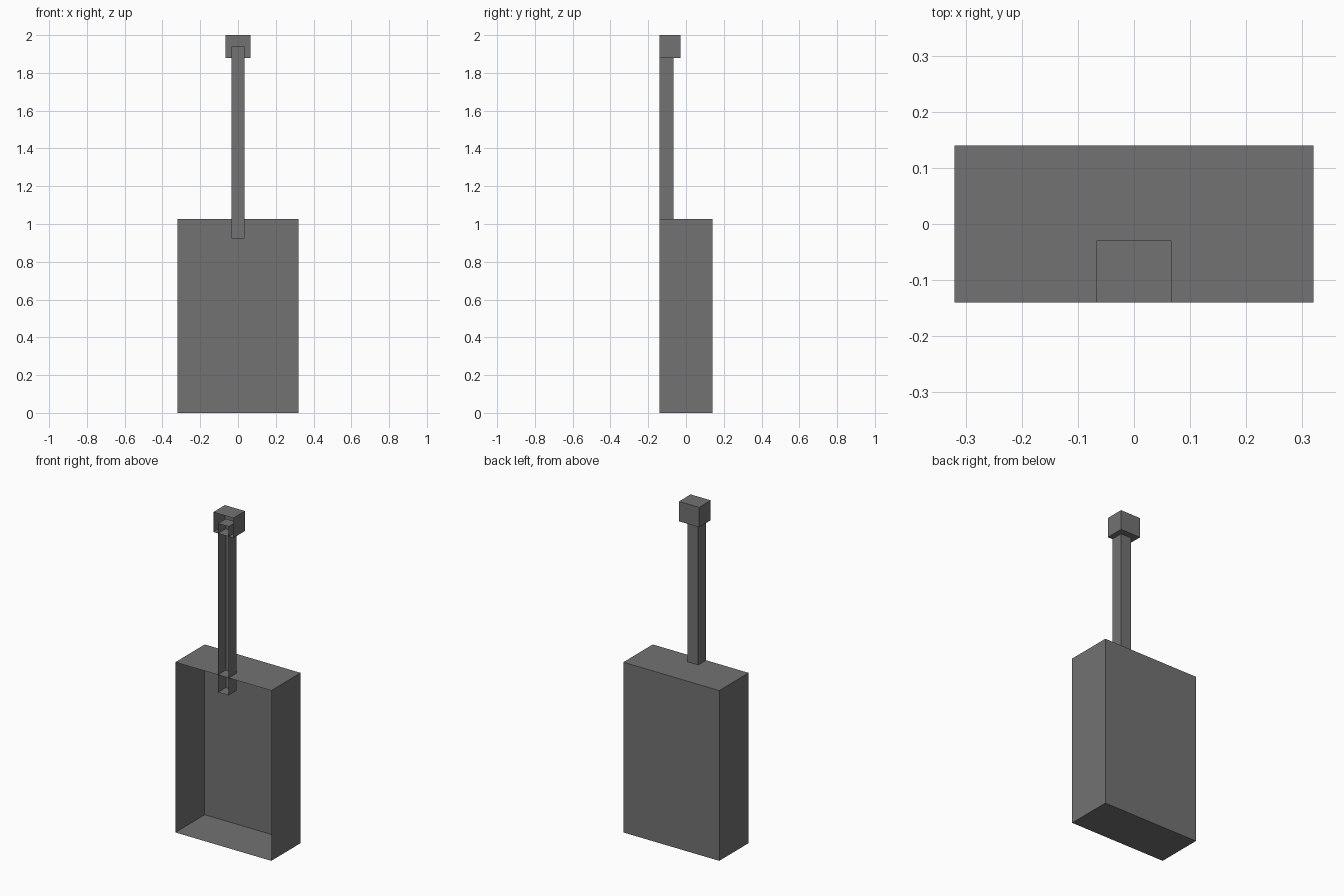
import bpy, bmesh
from mathutils import Vector

if "Cube" in bpy.data.objects:
    bpy.data.objects.remove(bpy.data.objects["Cube"])

FRONT = -0.14  # shared plane of all open fronts

# Dark grey finish for every part
dark = bpy.data.materials.new("dark_grey")
dark.diffuse_color = (0.17, 0.17, 0.17, 1)
dark.use_nodes = True
dark.node_tree.nodes["Principled BSDF"].inputs["Base Color"].default_value = dark.diffuse_color


def open_box(name, half_width, back, bottom, top):
    """Box shell with its front (-y) face left open."""
    bm = bmesh.new()
    bmesh.ops.create_cube(bm, size=1)
    size = Vector((2 * half_width, back - FRONT, top - bottom))
    centre = Vector((0, (back + FRONT) / 2, (top + bottom) / 2))
    bmesh.ops.scale(bm, vec=size, verts=bm.verts)
    bmesh.ops.translate(bm, vec=centre, verts=bm.verts)
    bm.normal_update()
    front = [f for f in bm.faces if f.normal.y < -0.5]
    bmesh.ops.delete(bm, geom=front, context='FACES_ONLY')
    mesh = bpy.data.meshes.new(name)
    bm.to_mesh(mesh)
    bm.free()
    mesh.materials.append(dark)
    obj = bpy.data.objects.new(name, mesh)
    bpy.context.collection.objects.link(obj)
    return obj


# Large body, slim neck overlapping into it, small head block on top
open_box("body", 0.32, 0.14, 0.0, 1.027)
open_box("neck", 0.0355, -0.066, 0.922, 1.94)
open_box("head", 0.067, -0.029, 1.88, 2.0)
